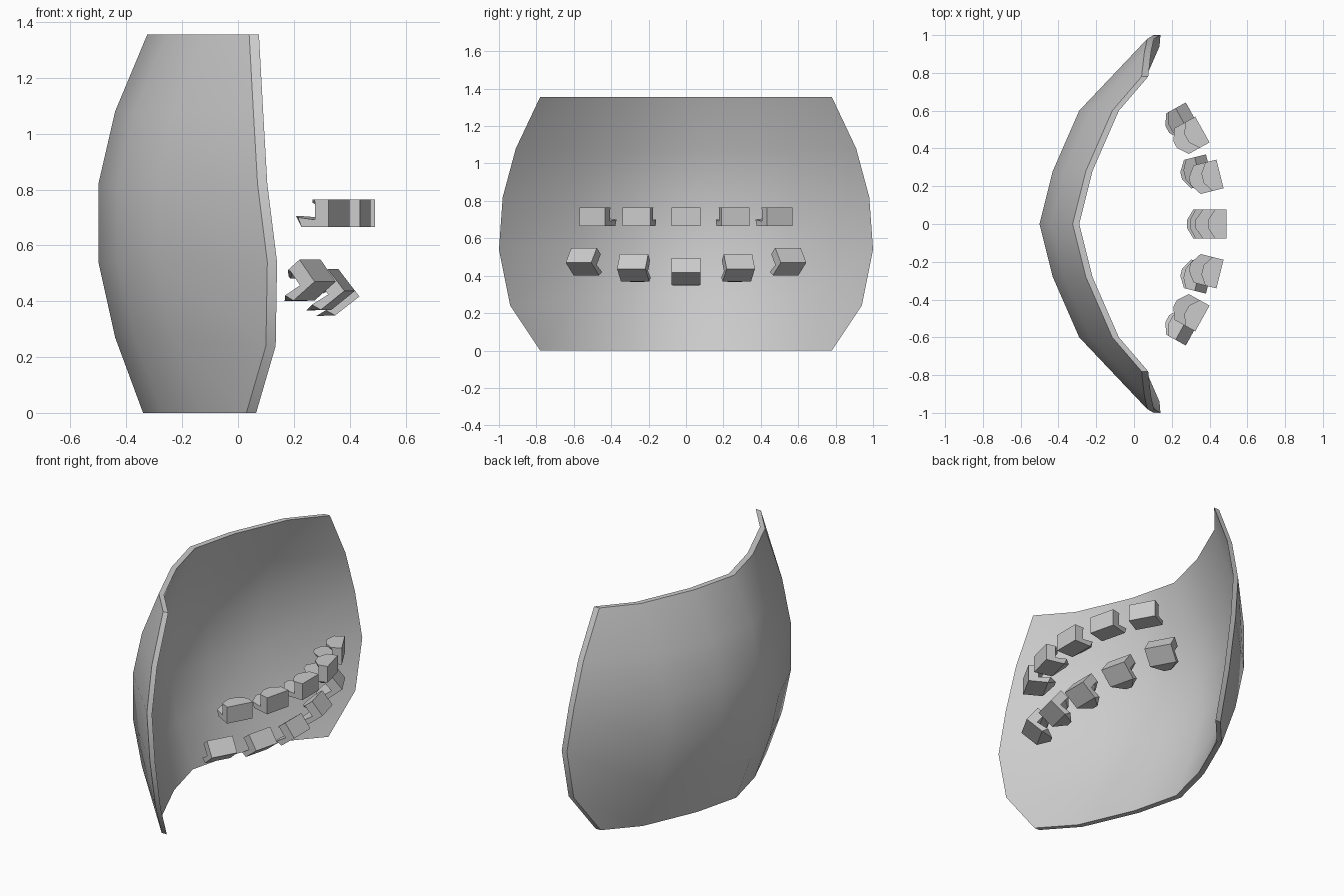
import bpy, bmesh
from math import radians
from mathutils import Matrix, Vector

cube = bpy.data.objects.get("Cube")
if cube:
    bpy.data.objects.remove(cube)

grey = bpy.data.materials.new("plain grey")
grey.use_nodes = True
COLOR = (0.6, 0.6, 0.6, 1)
grey.diffuse_color = COLOR
grey.node_tree.nodes["Principled BSDF"].inputs["Base Color"].default_value = COLOR


def add_object(name, bm, smooth=None):
    bmesh.ops.recalc_face_normals(bm, faces=bm.faces)
    mesh = bpy.data.meshes.new(name)
    bm.to_mesh(mesh)
    bm.free()
    mesh.materials.append(grey)
    obj = bpy.data.objects.new(name, mesh)
    bpy.context.collection.objects.link(obj)
    if smooth:
        bpy.ops.object.select_all(action='DESELECT')
        obj.select_set(True)
        bpy.context.view_layer.objects.active = obj
        bpy.ops.object.shade_smooth_by_angle(angle=radians(smooth))
    return obj


# Curved shield: each row is z, middle x, edge x, edge half width, edge z
ROWS = [(0.0, -0.34, 0.03, 0.78, 0.0),
        (0.27, -0.44, 0.10, 0.94, 0.24),
        (0.54, -0.50, 0.105, 1.0, 0.54),
        (0.82, -0.50, 0.07, 0.98, 0.82),
        (1.08, -0.44, 0.055, 0.91, 1.08),
        (1.355, -0.325, 0.04, 0.78, 1.355)]
bm = bmesh.new()
grid = []
for z, mid_x, edge_x, edge_y, edge_z in ROWS:
    half = [(mid_x, 0, z), (mid_x + 0.07, 0.28, z), (mid_x + 0.21, 0.6, z),
            (edge_x, edge_y, edge_z)]
    line = [(x, -y, h) for x, y, h in reversed(half[1:])] + half
    grid.append([bm.verts.new(p) for p in line])
for low, high in zip(grid, grid[1:]):
    for i in range(len(low) - 1):
        bm.faces.new((low[i], low[i + 1], high[i + 1], high[i]))
# Thicken straight forward
front = bmesh.ops.extrude_face_region(bm, geom=bm.faces[:])["geom"]
bmesh.ops.translate(bm, vec=(0.035, 0, 0),
                    verts=[g for g in front if isinstance(g, bmesh.types.BMVert)])
add_object("curved_shield", bm, 40)


def add_hull(bm, points):
    """Convex piece from (x, half width, z) points, mirrored across y."""
    verts = [bm.verts.new((x, s * w, z)) for x, w, z in points for s in (-1, 1)]
    bmesh.ops.convex_hull(bm, input=verts)


def add_block(name, location, yaw, pitch):
    bm = bmesh.new()
    w = 0.078
    # Front plate
    add_hull(bm, [(x, w, z) for x in (0, -0.055) for z in (0, 0.1)])
    # Long pointed tail at the bottom
    add_hull(bm, [(-0.05, w, 0), (-0.11, w, 0), (-0.05, w, 0.026),
                  (-0.125, w, 0.035), (-0.165, 0.02, 0.04)])
    # Short tapered roof
    add_hull(bm, [(-0.05, w, 0.1), (-0.06, w, 0.1), (-0.095, 0.025, 0.1),
                  (-0.05, w, 0.08), (-0.095, 0.025, 0.088)])
    place = (Matrix.Translation(Vector(location))
             @ Matrix.Rotation(radians(yaw), 4, 'Z')
             @ Matrix.Rotation(radians(-pitch), 4, 'Y'))
    bmesh.ops.transform(bm, matrix=place, verts=bm.verts)
    bmesh.ops.dissolve_limit(bm, angle_limit=radians(1), verts=bm.verts, edges=bm.edges)
    add_object(name, bm)


# Two arcs of blocks: x, y, z, yaw
UPPER = [(0.49, 0, 0.665, 0), (0.455, 0.265, 0.665, 14), (0.362, 0.5, 0.665, 29)]
LOWER = [(0.435, 0, 0.417, 0), (0.40, 0.293, 0.437, 14), (0.312, 0.575, 0.47, 29)]
for arc, places, pitch in (("upper", UPPER, 0), ("lower", LOWER, 38)):
    for i, (x, y, z, yaw) in enumerate(places):
        for side, s in (("left", 1), ("right", -1)):
            if i == 0 and s < 0:
                continue
            label = "middle" if i == 0 else f"{side}_{i}"
            add_block(f"{arc}_block_{label}", (x, s * y, z), s * yaw, pitch)
